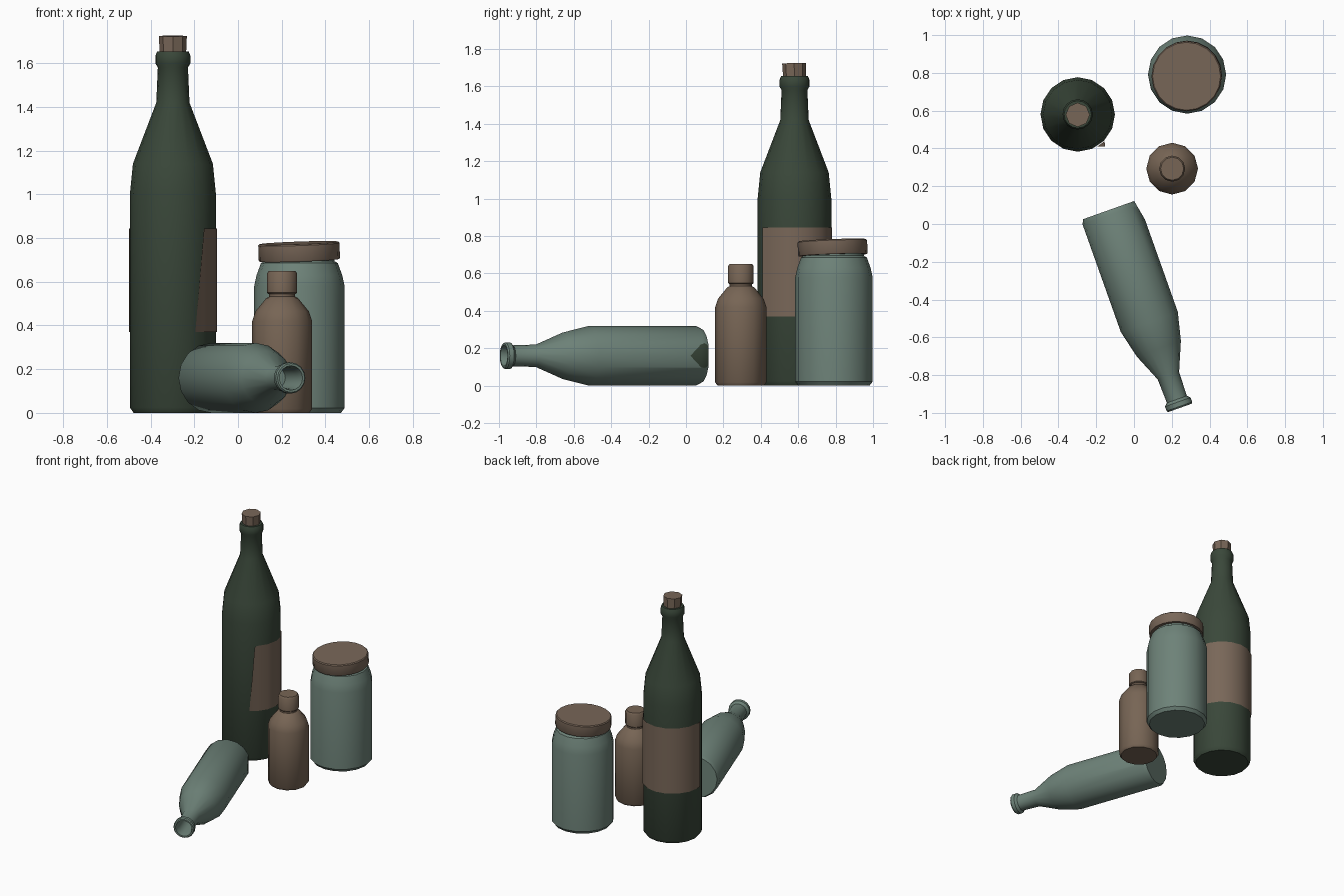
import bpy, bmesh, math
from mathutils import Vector, Matrix

if "Cube" in bpy.data.objects:
    bpy.data.objects.remove(bpy.data.objects["Cube"])


def material(name, rgb):
    m = bpy.data.materials.new(name)
    m.diffuse_color = (*rgb, 1)
    m.use_nodes = True
    m.node_tree.nodes["Principled BSDF"].inputs["Base Color"].default_value = m.diffuse_color
    return m


GREEN = material("dark green glass", (0.042, 0.064, 0.042))
TEAL = material("pale teal glass", (0.155, 0.225, 0.190))
TAN = material("tan paper and cork", (0.190, 0.135, 0.098))
AMBER = material("amber brown glass", (0.185, 0.130, 0.090))


def finish(name, bm, mats, matrix=None):
    """Turn a bmesh into a smooth-by-angle object."""
    if matrix:
        bm.transform(matrix)
    me = bpy.data.meshes.new(name)
    bm.to_mesh(me)
    bm.free()
    for m in mats:
        me.materials.append(m)
    ob = bpy.data.objects.new(name, me)
    bpy.context.collection.objects.link(ob)
    bpy.ops.object.select_all(action='DESELECT')
    ob.select_set(True)
    bpy.context.view_layer.objects.active = ob
    bpy.ops.object.shade_smooth_by_angle(angle=math.radians(35))
    return ob


def lathe(profile, sides):
    """Revolve (radius, height) points about z and cap both ends."""
    bm = bmesh.new()
    rings = [[bm.verts.new((r * math.cos(2 * math.pi * i / sides),
                            r * math.sin(2 * math.pi * i / sides), z))
              for i in range(sides)] for r, z in profile]
    for a, b in zip(rings, rings[1:]):
        for i in range(sides):
            j = (i + 1) % sides
            bm.faces.new((a[i], a[j], b[j], b[i]))
    bm.faces.new(rings[0][::-1])
    bm.faces.new(rings[-1])
    return bm


def place(x, y, z=0, tilt_x=0, tilt_y=0):
    return (Matrix.Translation((x, y, z))
            @ Matrix.Rotation(math.radians(tilt_x), 4, 'X')
            @ Matrix.Rotation(math.radians(tilt_y), 4, 'Y'))


# Tall bottle
WX, WY = -0.298, 0.58
finish("tall_bottle", lathe([(0.180, 0), (0.197, 0.025), (0.197, 1.0), (0.183, 1.14),
                             (0.076, 1.42), (0.069, 1.58), (0.080, 1.60), (0.080, 1.635),
                             (0.072, 1.655), (0.055, 1.655), (0.055, 1.60)], 16),
       [GREEN], place(WX, WY))
finish("cork", lathe([(0.058, -0.06), (0.064, 0.075)], 8), [TAN],
       place(WX, WY, 1.65, 1.5, 0))

# Wrapped label, its front upper corner peeling away
bm = bmesh.new()
low, high = [(0.103, -0.170)], [(0.145, -0.170)]
for deg in [-45 + 22.5 * i for i in range(11)] + [190]:
    a = math.radians(deg)
    p = (0.201 * math.cos(a), 0.201 * math.sin(a))
    low.append(p)
    high.append(p)
lo = [bm.verts.new((x, y, 0.37)) for x, y in low]
hi = [bm.verts.new((x, y, 0.845)) for x, y in high]
for i in range(len(lo) - 1):
    bm.faces.new((lo[i], lo[i + 1], hi[i + 1], hi[i]))
finish("tall_bottle_label", bm, [TAN], place(WX, WY))

# Wide jar with a crooked lid
finish("jar", lathe([(0.190, 0), (0.207, 0.022), (0.207, 0.58), (0.196, 0.63), (0.176, 0.685),
                     (0.160, 0.695), (0.160, 0.73)], 16), [TEAL], place(0.281, 0.791))
finish("jar_lid", lathe([(0.182, 0), (0.186, 0.006), (0.186, 0.074), (0.180, 0.080)], 20),
       [TAN], place(0.281, 0.785, 0.698, 2, -2))

# Small bottle and cap
finish("small_bottle", lathe([(0.124, 0), (0.137, 0.018), (0.137, 0.42), (0.122, 0.465),
                              (0.073, 0.525), (0.060, 0.532), (0.060, 0.56)], 12),
       [AMBER], place(0.202, 0.293))
finish("small_bottle_cap", lathe([(0.064, 0.545), (0.069, 0.55), (0.069, 0.638),
                                  (0.061, 0.650)], 12), [AMBER], place(0.202, 0.293))

# Lying open bottle, with a flat chip at one side of its base
bm = lathe([(0.148, 0), (0.160, 0.025), (0.160, 0.63), (0.124, 0.78), (0.060, 0.932),
            (0.056, 1.065), (0.072, 1.08), (0.072, 1.105), (0.066, 1.113),
            (0.056, 1.113), (0.048, 1.06), (0.048, 0.90)], 16)
normal = Vector((0.09, 0, -0.017)).normalized()
cut = bmesh.ops.bisect_plane(bm, geom=bm.verts[:] + bm.edges[:] + bm.faces[:],
                             plane_co=(0.139, 0, 0), plane_no=normal, clear_outer=True)
rim = [e for e in cut["geom_cut"] if isinstance(e, bmesh.types.BMEdge)]
fill = bmesh.ops.edgeloop_fill(bm, edges=rim)
for f in fill["faces"]:
    f.material_index = 1
bmesh.ops.recalc_face_normals(bm, faces=bm.faces[:])
along = Vector((0.335, -0.942, 0)).normalized()
side = Vector((-along.y, along.x, 0))
frame = Matrix((side, Vector((0, 0, -1)), along)).transposed().to_4x4()
if frame.determinant() < 0:
    frame = Matrix((side, Vector((0, 0, 1)), along)).transposed().to_4x4()
finish("lying_bottle", bm, [TEAL, GREEN],
       Matrix.Translation((-0.130, 0.075, 0.160)) @ frame)
